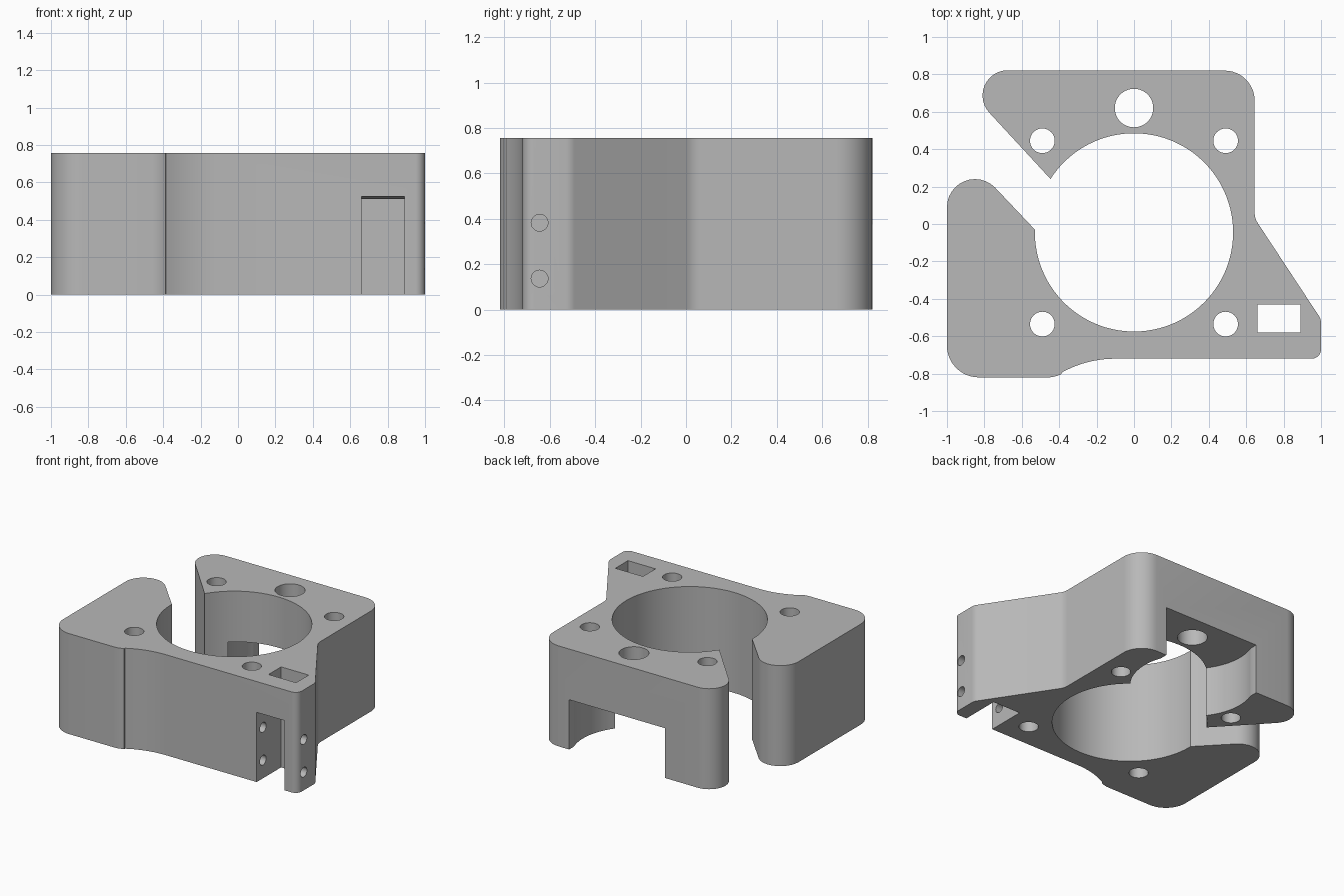
import bpy
import bmesh
from math import cos, sin, radians, pi
from mathutils import Matrix, Vector

cube = bpy.data.objects.get("Cube")
if cube:
    bpy.data.objects.remove(cube, do_unlink=True)

HEIGHT = 0.757

grey = bpy.data.materials.new("plain_grey")
grey.use_nodes = True
colour = (0.48, 0.48, 0.48, 1)
grey.diffuse_color = colour
grey.node_tree.nodes["Principled BSDF"].inputs["Base Color"].default_value = colour


def arc(cx, cy, r, start, end, steps=12):
    """Points along an arc, angles in degrees."""
    angles = [radians(start + (end - start) * i / steps) for i in range(steps + 1)]
    return [(cx + r * cos(a), cy + r * sin(a)) for a in angles]


def finish(bm, name):
    bmesh.ops.recalc_face_normals(bm, faces=bm.faces)
    mesh = bpy.data.meshes.new(name)
    bm.to_mesh(mesh)
    bm.free()
    mesh.materials.append(grey)
    obj = bpy.data.objects.new(name, mesh)
    bpy.context.collection.objects.link(obj)
    return obj


def prism(name, points, offset, to_3d):
    """Extrude a flat profile along an offset vector."""
    bm = bmesh.new()
    face = bm.faces.new([bm.verts.new(to_3d(p)) for p in points])
    grown = bmesh.ops.extrude_face_region(bm, geom=[face])
    verts = [v for v in grown["geom"] if isinstance(v, bmesh.types.BMVert)]
    bmesh.ops.translate(bm, verts=verts, vec=Vector(offset))
    return finish(bm, name)


def cylinder(name, centre, radius, depth, axis="Z", segments=40):
    bm = bmesh.new()
    turn = Matrix.Rotation(pi / 2, 4, "Y") if axis == "X" else Matrix.Identity(4)
    bmesh.ops.create_cone(bm, cap_ends=True, segments=segments, radius1=radius,
                          radius2=radius, depth=depth,
                          matrix=Matrix.Translation(centre) @ turn)
    return finish(bm, name)


def box(name, low, high):
    low, high = Vector(low), Vector(high)
    bm = bmesh.new()
    bmesh.ops.create_cube(bm, size=1, matrix=Matrix.Translation((low + high) / 2)
                          @ Matrix.Diagonal((*(high - low), 1)))
    return finish(bm, name)


# Block outline: rounded corners, with the open bore as part of the edge
outline = (
    arc(-0.675, 0.687, 0.135, 90, 225)           # back arm tip
    + arc(0, -0.045, 0.53, 147.4, -181.6, 96)    # bore
    + arc(-0.85, 0.09, 0.15, 45, 180)            # side arm tip
    + arc(-0.83, -0.65, 0.17, 180, 270)          # front corner
    + arc(-0.46, -0.67, 0.15, 270, 299, 6)       # step in the front wall
    + arc(-0.1, -1.31, 0.59, 119, 90, 10)
    + arc(0.95, -0.67, 0.05, 270, 360, 8)        # clamp corner
    + arc(0.93, -0.53, 0.07, 0, 34, 6)
    + arc(0.745, 0.06, 0.1, 214, 180, 5)         # side wall bend
    + arc(0.485, 0.66, 0.16, 0, 90)              # back corner
)
block = prism("mount_block", outline, (0, 0, HEIGHT), lambda p: (p[0], p[1], 0))

# Gear chamber under the back wall, with its open doorway
cutters = [
    cylinder("gear_chamber_cutter", (0, 0.62, 0.1375), 0.425, 0.475, segments=80),
    box("doorway_cutter", (-0.4, 0.62, -0.1), (0.4, 1, 0.375)),
]

# Clamp slot: open at the front below a sloping roof, open to the top behind it
slot = [(-0.43, -0.1), (-0.43, 0.9), (-0.58, 0.9), (-0.58, 0.51),
        (-0.72, 0.525), (-0.8, 0.533), (-0.8, -0.1)]
cutters.append(prism("clamp_slot_cutter", slot, (0.23, 0, 0),
                     lambda p: (0.66, p[0], p[1])))

# Shaft hole, four screw holes and two cross holes through the clamp
cutters.append(cylinder("shaft_hole_cutter", (0, 0.62, 0.4), 0.103, 2))
for x in (-0.49, 0.49):
    for y in (-0.535, 0.445):
        cutters.append(cylinder("screw_hole_cutter", (x, y, 0.4), 0.066, 2))
for z in (0.137, 0.383):
    cutters.append(cylinder("cross_hole_cutter", (0.8, -0.645, z), 0.037, 0.6, "X", 28))

# Cut every opening, then drop the cutters
for cutter in cutters:
    cutter.hide_render = True
    cut = block.modifiers.new(cutter.name, "BOOLEAN")
    cut.operation = "DIFFERENCE"
    cut.solver = "EXACT"
    cut.object = cutter

bpy.context.view_layer.update()
graph = bpy.context.evaluated_depsgraph_get()
result = bpy.data.meshes.new_from_object(block.evaluated_get(graph))
block.modifiers.clear()
block.data = result
for cutter in cutters:
    bpy.data.objects.remove(cutter, do_unlink=True)

# One material, smooth curves with sharp edges
block.data.materials.clear()
block.data.materials.append(grey)
for face in block.data.polygons:
    face.material_index = 0
bpy.ops.object.select_all(action="DESELECT")
block.select_set(True)
bpy.context.view_layer.objects.active = block
bpy.ops.object.shade_smooth_by_angle(angle=radians(30))
